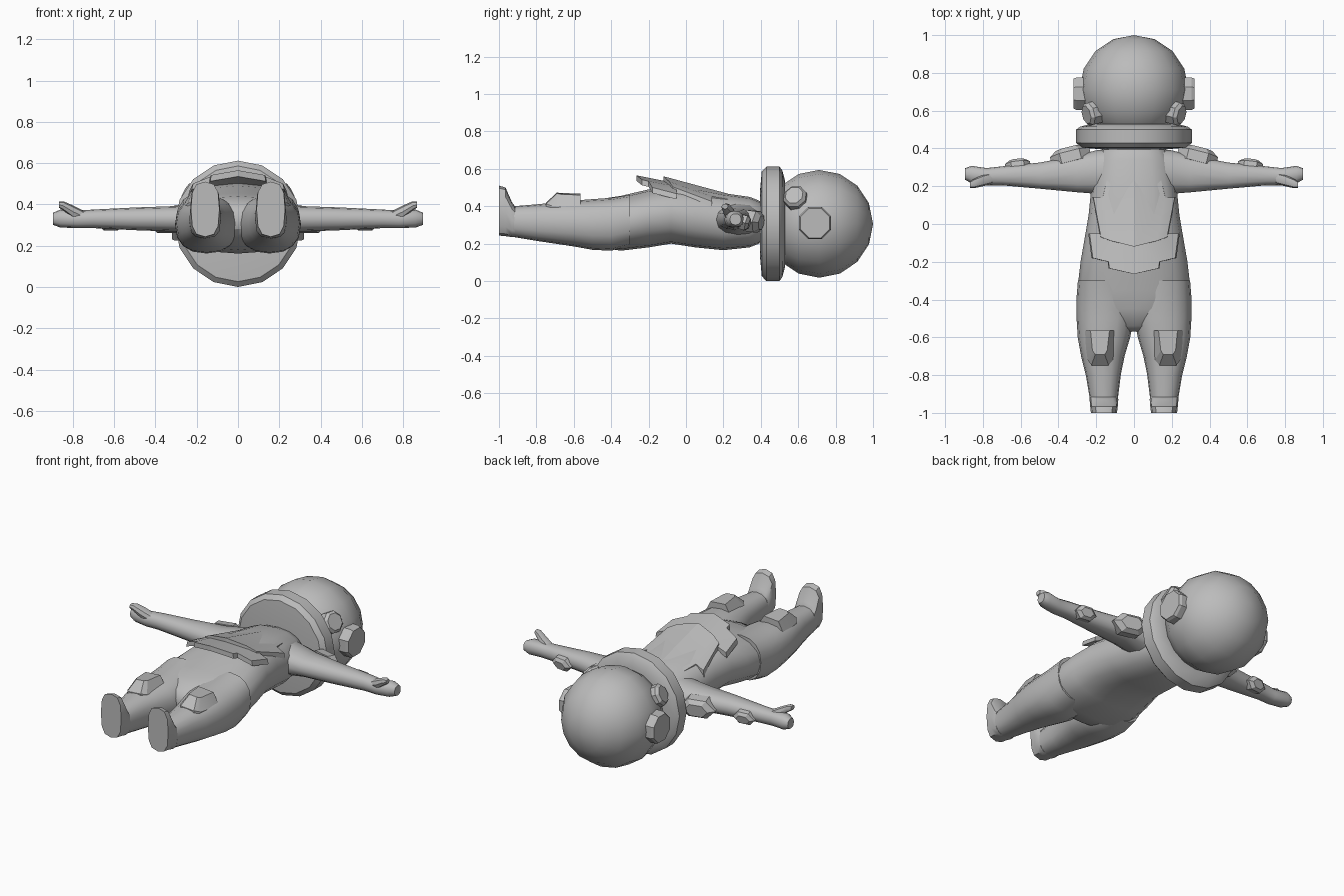
import bpy, bmesh, math
from mathutils import Vector, Matrix

if "Cube" in bpy.data.objects:
    bpy.data.objects.remove(bpy.data.objects["Cube"])

grey = bpy.data.materials.new("suit grey")
grey.diffuse_color = (0.5, 0.5, 0.5, 1)
grey.use_nodes = True
grey.node_tree.nodes["Principled BSDF"].inputs["Base Color"].default_value = grey.diffuse_color


def finish(name, bm, angle=40):
    bmesh.ops.recalc_face_normals(bm, faces=bm.faces)
    me = bpy.data.meshes.new(name)
    bm.to_mesh(me)
    bm.free()
    me.materials.append(grey)
    ob = bpy.data.objects.new(name, me)
    bpy.context.collection.objects.link(ob)
    bpy.ops.object.select_all(action='DESELECT')
    ob.select_set(True)
    bpy.context.view_layer.objects.active = ob
    bpy.ops.object.shade_smooth_by_angle(angle=math.radians(angle))
    return ob


def bridge(bm, rings):
    for a, b in zip(rings, rings[1:]):
        for i in range(len(a)):
            j = (i + 1) % len(a)
            bm.faces.new((a[i], a[j], b[j], b[i]))
    bm.faces.new(rings[0])
    bm.faces.new(rings[-1])


def loft(name, stations, axis, n=16, side=1, power=0.85):
    """Skin rounded sections (t, u0, u1, z0, z1) along the x or y axis."""
    bm = bmesh.new()
    rings = []
    for t, u0, u1, z0, z1 in stations:
        ring = []
        for i in range(n):
            a = 2 * math.pi * i / n
            c, s = math.cos(a), math.sin(a)
            u = (u0 + u1) / 2 + (u1 - u0) / 2 * math.copysign(abs(c) ** power, c)
            z = (z0 + z1) / 2 + (z1 - z0) / 2 * math.copysign(abs(s) ** power, s)
            p = (side * t, u, z) if axis == 'x' else (side * u, t, z)
            ring.append(bm.verts.new(p))
        rings.append(ring)
    bridge(bm, rings)
    return finish(name, bm)


def pad(name, n, centre, normal, profile, stretch=1.0, turn=0.0):
    """Stacked n-gons (radius, height) facing along a normal, stretched sideways."""
    zax = Vector(normal).normalized()
    xax = Vector((0, 0, 1)).cross(zax).normalized()
    m = Matrix((xax, zax.cross(xax), zax)).transposed()
    bm = bmesh.new()
    rings = []
    for r, h in profile:
        rings.append([bm.verts.new(Vector(centre) + m @ Vector((
            stretch * r * math.cos(2 * math.pi * i / n + turn),
            r * math.sin(2 * math.pi * i / n + turn), h))) for i in range(n)])
    bridge(bm, rings)
    return finish(name, bm, 25)


def plate(name, half, height, thick):
    """Symmetric curved armour plate from half an outline, in strips across x."""
    bm = bmesh.new()
    for s in (1, -1):
        top = [bm.verts.new((s * x, y, height(x, y))) for x, y in half]
        low = [bm.verts.new((v.co.x * 1.03, v.co.y, v.co.z - thick)) for v in top]
        bridge(bm, [top, low])
    bmesh.ops.remove_doubles(bm, verts=bm.verts, dist=0.0005)
    inner = [f for f in bm.faces if all(abs(v.co.x) < 1e-4 for v in f.verts)]
    bmesh.ops.delete(bm, geom=inner, context='FACES')
    bmesh.ops.triangulate(bm, faces=[f for f in bm.faces if len(f.verts) > 4])
    return finish(name, bm, 25)


# Torso
torso = [(.43, .13, .25, .40), (.39, .17, .20, .43), (.34, .20, .18, .45),
         (.20, .225, .165, .47), (.05, .24, .18, .50), (-.08, .262, .20, .505),
         (-.20, .283, .18, .49), (-.35, .30, .162, .455), (-.45, .27, .18, .44),
         (-.54, .15, .25, .40), (-.57, .05, .28, .36)]
loft("torso", [(y, -w, w, a, b) for y, w, a, b in torso], 'y')

# Helmet dome, and the wide collar ring below it
bm = bmesh.new()
bmesh.ops.create_uvsphere(bm, u_segments=16, v_segments=8, radius=.288)
bmesh.ops.rotate(bm, verts=bm.verts, matrix=Matrix.Rotation(math.pi / 2, 3, 'X'))
bmesh.ops.translate(bm, verts=bm.verts, vec=(0, .712, .306))
finish("helmet", bm, 60)
pad("collar", 16, (0, 0, .306), (0, 1, 0),
    [(.17, .395), (.28, .405), (.306, .43), (.306, .50), (.285, .515), (.23, .53)])

for s, tag in ((1, "right"), (-1, "left")):
    # Legs with upturned boots
    loft(tag + "_leg", [
        (-.30, .03, .297, .19, .46), (-.40, 0, .305, .162, .445),
        (-.50, 0, .304, .167, .438), (-.60, .02, .298, .185, .43),
        (-.70, .05, .28, .20, .42), (-.80, .07, .255, .215, .41),
        (-.92, .085, .235, .235, .40)], 'y', side=s)
    loft(tag + "_boot", [
        (-.915, .085, .235, .235, .40), (-.93, .083, .235, .235, .42),
        (-.965, .086, .232, .24, .50), (-1, .09, .228, .243, .51)],
        'y', n=12, side=s, power=.7)
    # Arms, mitten hands and thumbs
    loft(tag + "_arm", [
        (.10, .15, .40, .22, .43), (.20, .16, .39, .25, .405),
        (.30, .168, .362, .268, .392), (.50, .187, .325, .275, .385),
        (.70, .205, .305, .285, .375), (.78, .205, .296, .285, .37),
        (.86, .215, .308, .288, .375), (.895, .235, .295, .30, .36)],
        'x', n=12, side=s)
    loft(tag + "_thumb", [
        (.74, .215, .275, .31, .365), (.80, .20, .26, .335, .395),
        (.845, .19, .24, .37, .415), (.868, .19, .225, .385, .413)],
        'x', n=8, side=s)
    # Shoulder and elbow pads
    pad(tag + "_shoulder_pad", 6, (s * .335, .355, .32), (s * .25, 1, -.15),
        [(.065, -.03), (.065, .025), (.042, .05)], stretch=1.65)
    pad(tag + "_elbow_pad", 6, (s * .615, .305, .315), (s * .12, 1, -.25),
        [(.045, -.02), (.045, .02), (.028, .036)], stretch=1.5)
    # Helmet ear caps and small lamps
    pad(tag + "_ear_cap", 8, (s * .25, .69, .31), (s, 0, 0),
        [(.093, -.03), (.093, .055), (.085, .07)], turn=math.pi / 8)
    pad(tag + "_lamp", 8, (s * .225, .585, .445), (s * .85, -.22, .45),
        [(.065, -.05), (.065, .015), (.05, .032)], turn=math.pi / 8)
    # Knee pads with a raised centre
    bm = bmesh.new()
    base = [(.09, -.565), (.268, -.565), (.245, -.72), (.225, -.748), (.135, -.748), (.112, -.72)]
    face = [(.13, -.565), (.23, -.565), (.22, -.67), (.205, -.69), (.155, -.69), (.142, -.67)]
    bridge(bm, [[bm.verts.new((s * x, y, z - 4 * (x - .17) ** 2)) for x, y in o]
                for o, z in ((base, .36), (base, .425), (face, .474))])
    finish(tag + "_knee_pad", bm, 20)

# Chest shield with neck tabs, and the winged belly plate beneath it
plate("chest_plate", [(0, .255), (.105, .245), (.125, .285), (.14, .25), (.165, .14),
                      (.215, .14), (.175, -.07), (.12, -.09), (0, -.12)],
      lambda x, y: .56 - .27 * (y + .12) - 1.4 * x * x, .045)
plate("belly_plate", [(0, -.10), (.13, -.08), (.17, -.05), (.235, -.05), (.218, -.18),
                      (.135, -.20), (.13, -.235), (0, -.265)],
      lambda x, y: .565 - .2 * (y + .265) * -1 * -1 - 1.0 * x * x, .03)
